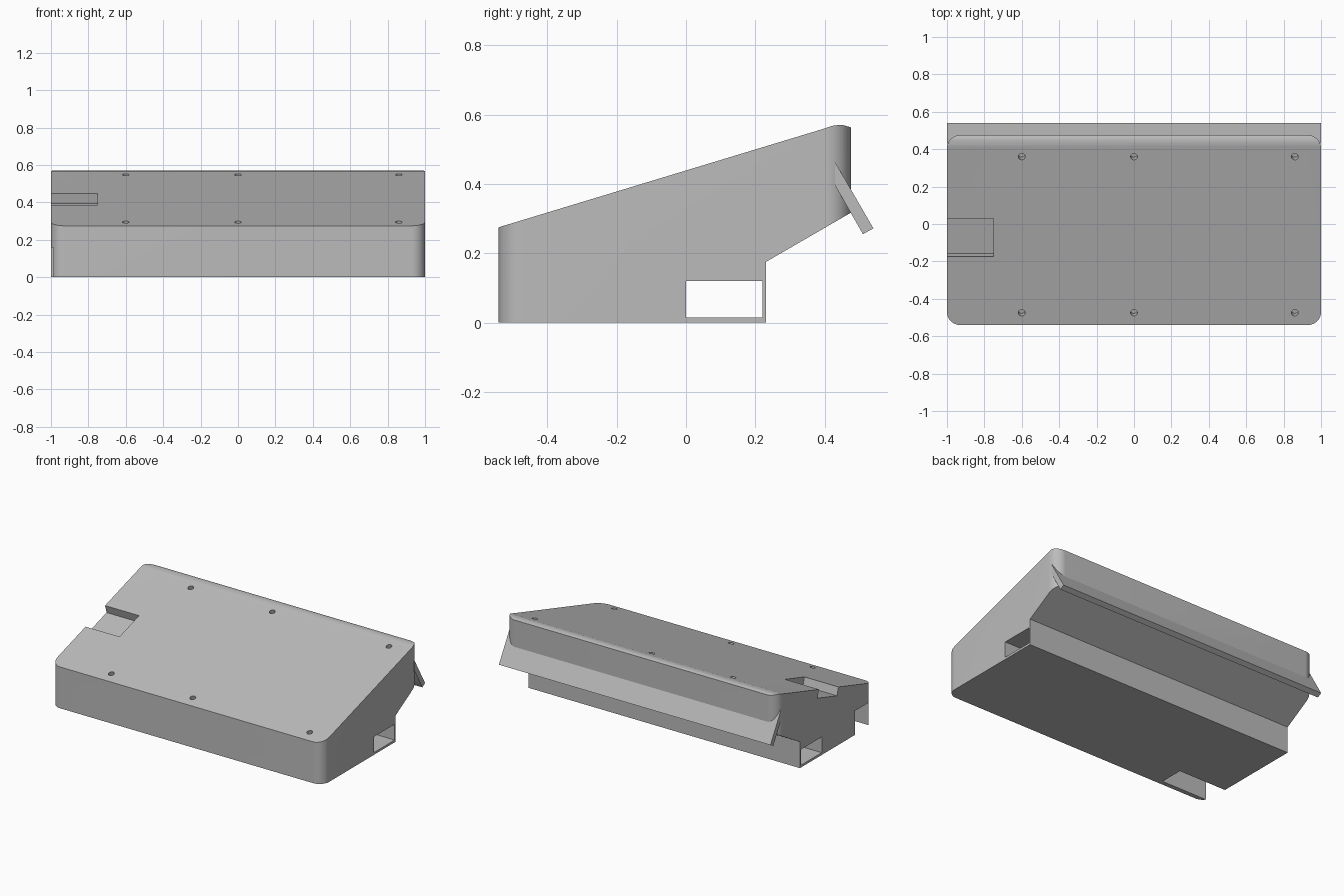
import bpy
import bmesh
import math
from mathutils import Matrix, Vector

if "Cube" in bpy.data.objects:
    bpy.data.objects.remove(bpy.data.objects["Cube"], do_unlink=True)

# Single grey plastic
grey = bpy.data.materials.new("grey plastic")
grey.use_nodes = True
colour = (0.5, 0.5, 0.5, 1)
grey.diffuse_color = colour
grey.node_tree.nodes["Principled BSDF"].inputs["Base Color"].default_value = colour

FRONT, BACK, RADIUS = -0.54, 0.475, 0.07
FRONT_HEIGHT = 0.275
SLOPE = math.atan(0.303)


def prism(name, outline, start, end, axis):
    """Extrude a closed outline: (y, z) along x, or (x, y) along z."""
    bm = bmesh.new()
    place = (lambda p: (start, *p)) if axis == "x" else (lambda p: (*p, start))
    face = bm.faces.new([bm.verts.new(place(p)) for p in outline])
    step = Vector((end - start, 0, 0)) if axis == "x" else Vector((0, 0, end - start))
    extruded = bmesh.ops.extrude_face_region(bm, geom=[face])["geom"]
    bmesh.ops.translate(bm, vec=step,
                        verts=[g for g in extruded if isinstance(g, bmesh.types.BMVert)])
    bmesh.ops.recalc_face_normals(bm, faces=bm.faces)
    return finish(name, bm)


def finish(name, bm):
    mesh = bpy.data.meshes.new(name)
    bm.to_mesh(mesh)
    bm.free()
    mesh.materials.append(grey)
    obj = bpy.data.objects.new(name, mesh)
    bpy.context.collection.objects.link(obj)
    return obj


def box(name, x, y, z):
    return prism(name, [(y[0], z[0]), (y[1], z[0]), (y[1], z[1]), (y[0], z[1])], *x, "x")


def combine(target, tool, operation):
    """Apply a boolean and throw the tool away."""
    mod = target.modifiers.new("cut", "BOOLEAN")
    mod.operation, mod.object, mod.solver = operation, tool, "EXACT"
    bpy.context.view_layer.objects.active = target
    bpy.ops.object.modifier_apply(modifier=mod.name)
    bpy.data.objects.remove(tool, do_unlink=True)


def on_top(y):
    """Point on the sloping top, with the inward direction."""
    return Vector((y, FRONT_HEIGHT + (y - FRONT) * math.tan(SLOPE)))


inward = Vector((math.sin(SLOPE), -math.cos(SLOPE)))

# Wedge housing: side profile trimmed by a rounded plan
side = [(FRONT, 0), (0.23, 0), (0.23, 0.175), (BACK, 0.317), (BACK, 0.563),
        (0.455, 0.569), (0.44, 0.57), (0.42, 0.567), (0.40, 0.56), (FRONT, FRONT_HEIGHT)]
housing = prism("housing", side, -1, 1, "x")

plan = []
corners = [(1, BACK), (-1, BACK), (-1, FRONT), (1, FRONT)]
for quarter, (cx, cy) in enumerate(corners):
    centre = Vector((cx - math.copysign(RADIUS, cx), cy - math.copysign(RADIUS, cy)))
    for i in range(13):
        a = math.pi / 2 * (quarter + i / 12)
        plan.append(centre + RADIUS * Vector((math.cos(a), math.sin(a))))
combine(housing, prism("plan_trim", plan, -0.1, 0.8, "z"), "INTERSECT")

# Tunnel running the whole width
combine(housing, box("tunnel", (-1.1, 1.1), (0, 0.22), (0.015, 0.12)), "DIFFERENCE")

# Cable opening in the lower front right corner
combine(housing, box("cable_opening", (-1.1, -0.65), (-0.51, -0.35), (-0.1, 0.16)), "DIFFERENCE")

# Notch cut square to the sloping top
lip, rear = on_top(-0.175), on_top(0.03)
notch = [lip - inward * 0.05, rear - inward * 0.05, rear + inward * 0.055, lip + inward * 0.055]
combine(housing, prism("notch", notch, -1.1, -0.75, "x"), "DIFFERENCE")

# Screw holes
for x in (-0.6, 0, 0.86):
    for y in (-0.475, 0.36):
        bm = bmesh.new()
        bmesh.ops.create_cone(bm, cap_ends=True, segments=24, radius1=0.018,
                              radius2=0.018, depth=0.1)
        bm.transform(Matrix.Translation((x, *on_top(y))) @ Matrix.Rotation(SLOPE, 4, "X"))
        combine(housing, finish("screw_hole", bm), "DIFFERENCE")

# Slanted flap along the back
flap = prism("back_flap", [(0.43, 0.395), (0.51, 0.255), (0.54, 0.272), (0.43, 0.462)],
             -1, 1, "x")

# Smooth corners, crisp edges
for obj in (housing, flap):
    bpy.ops.object.select_all(action="DESELECT")
    obj.select_set(True)
    bpy.context.view_layer.objects.active = obj
    bpy.ops.object.shade_smooth_by_angle(angle=math.radians(30))
